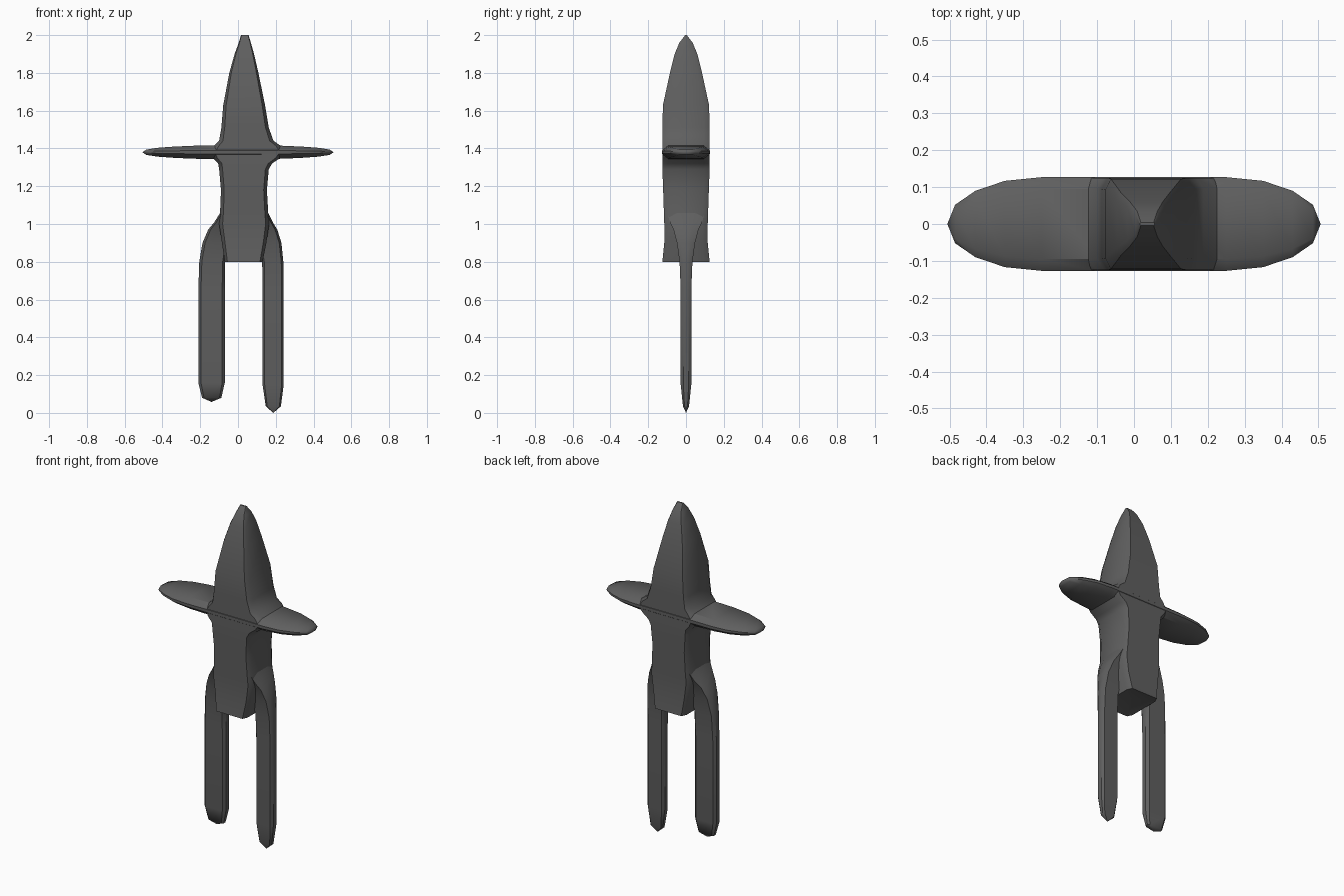
import bpy, bmesh, math
from mathutils import Vector

grey = bpy.data.materials.new("dark grey")
grey.diffuse_color = (0.115, 0.115, 0.115, 1)


def loft(name, rows, place, poles, fu=0.86, fv=0.76):
    """Skin eight-sided rings (position, u_min, u_max, half_v) and close with poles."""
    bm = bmesh.new()
    shape = [(1, -fv), (1, fv), (fu, 1), (-fu, 1),
             (-1, fv), (-1, -fv), (-fu, -1), (fu, -1)]
    rings = []
    for t, u0, u1, hv in rows:
        c, hu = (u0 + u1) / 2, (u1 - u0) / 2
        rings.append([bm.verts.new(place(t, c + hu * u, hv * v)) for u, v in shape])
    for a, b in zip(rings, rings[1:]):
        for i in range(8):
            j = (i + 1) % 8
            bm.faces.new((a[i], a[j], b[j], b[i]))
    for ring, p in ((rings[0], poles[0]), (rings[-1], poles[1])):
        tip = bm.verts.new(Vector(p))
        for i in range(8):
            bm.faces.new((ring[i], ring[(i + 1) % 8], tip))
    bmesh.ops.recalc_face_normals(bm, faces=bm.faces)
    me = bpy.data.meshes.new(name)
    bm.to_mesh(me)
    bm.free()
    me.materials.append(grey)
    ob = bpy.data.objects.new(name, me)
    bpy.context.collection.objects.link(ob)
    bpy.ops.object.select_all(action='DESELECT')
    bpy.context.view_layer.objects.active = ob
    ob.select_set(True)
    bpy.ops.object.shade_smooth_by_angle(angle=math.radians(38))
    return ob


def upright(z, x, y):
    return (x, y, z)


# Torso and pointed head, one column from hem to tip
loft("body", [
    (0.80, -0.07, 0.13, 0.125),
    (0.90, -0.085, 0.15, 0.115),
    (1.00, -0.10, 0.165, 0.115),
    (1.06, -0.095, 0.16, 0.117),
    (1.18, -0.09, 0.153, 0.121),
    (1.29, -0.10, 0.163, 0.125),
    (1.32, -0.105, 0.18, 0.125),
    (1.35, -0.135, 0.225, 0.125),
    (1.38, -0.15, 0.25, 0.125),
    (1.415, -0.125, 0.225, 0.125),
    (1.44, -0.10, 0.188, 0.125),
    (1.51, -0.088, 0.163, 0.125),
    (1.63, -0.078, 0.143, 0.122),
    (1.80, -0.046, 0.108, 0.085),
    (1.90, -0.018, 0.085, 0.060),
    (1.96, 0.004, 0.068, 0.035),
    (2.00, 0.016, 0.056, 0.004),
], upright, [(0.03, 0, 0.83), (0.036, 0, 2.0)])

# Arms: a single flat lens-shaped plank through the torso
half = [(0.10, 0.127, 0.037), (0.25, 0.127, 0.034), (0.35, 0.117, 0.029),
        (0.43, 0.090, 0.023), (0.485, 0.052, 0.014)]
plank = [(-x, -w, w, t) for x, w, t in reversed(half)] + \
        [(x, -w, w, t) for x, w, t in half]
loft("arms", plank, lambda x, y, z: (x, y, 1.38 + z),
     [(-0.506, 0, 1.38), (0.506, 0, 1.38)], fu=0.75, fv=0.25)

# Legs: thin flat posts, widening at the hip into the torso
loft("left_leg", [
    (0.08, -0.19, -0.088, 0.016),
    (0.16, -0.21, -0.07, 0.028),
    (0.65, -0.21, -0.07, 0.028),
    (0.80, -0.205, -0.068, 0.034),
    (0.90, -0.188, -0.05, 0.048),
    (0.97, -0.158, -0.03, 0.066),
    (1.01, -0.125, -0.02, 0.085),
    (1.06, -0.094, -0.01, 0.10),
], upright, [(-0.14, 0, 0.058), (-0.05, 0, 1.07)], fu=0.8, fv=0.5)

loft("right_leg", [
    (0.035, 0.147, 0.227, 0.016),
    (0.15, 0.13, 0.242, 0.028),
    (0.65, 0.13, 0.242, 0.028),
    (0.80, 0.128, 0.24, 0.034),
    (0.90, 0.11, 0.23, 0.048),
    (0.97, 0.09, 0.208, 0.066),
    (1.01, 0.08, 0.184, 0.085),
    (1.06, 0.07, 0.159, 0.10),
], upright, [(0.187, 0, 0.0), (0.11, 0, 1.07)], fu=0.8, fv=0.5)
